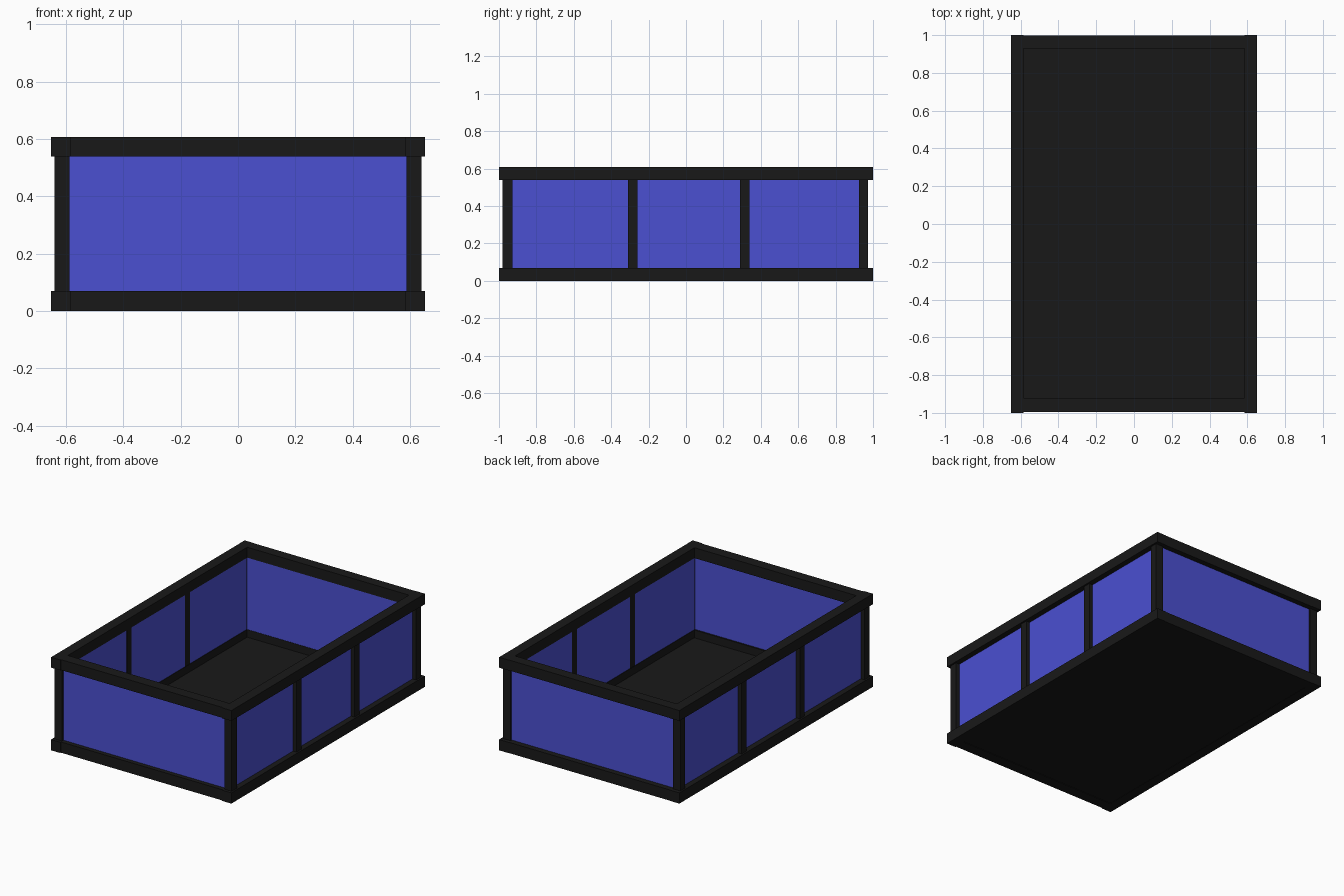
import bpy

if "Cube" in bpy.data.objects:
    bpy.data.objects.remove(bpy.data.objects["Cube"])


def material(name, color):
    m = bpy.data.materials.new(name)
    m.diffuse_color = (*color, 1.0)
    m.use_nodes = True
    m.node_tree.nodes["Principled BSDF"].inputs["Base Color"].default_value = m.diffuse_color
    return m


black = material("charcoal frame", (0.0095, 0.0095, 0.0095))
blue = material("blue panel", (0.07, 0.08, 0.64))


def box(name, x, y, z, mat):
    """Box spanning the given (min, max) ranges."""
    bpy.ops.mesh.primitive_cube_add(size=1)
    ob = bpy.context.object
    ob.name = name
    ob.location = [(a + b) / 2 for a, b in (x, y, z)]
    ob.scale = [b - a for a, b in (x, y, z)]
    bpy.ops.object.transform_apply(location=True, rotation=False, scale=True)
    ob.data.materials.append(mat)
    return ob


def side(s, a, b):
    """Range a..b mirrored to side s."""
    return tuple(sorted((s * a, s * b)))


LOW, HIGH, MID = (0.0, 0.07), (0.54, 0.608), (0.07, 0.54)
posts = [(-0.98, -0.927), (-0.31, -0.26), (0.29, 0.34), (0.925, 0.974)]

# Floor
box("floor", (-0.585, 0.585), (-0.92, 0.93), (0.002, 0.02), black)

for s, label in ((-1, "left"), (1, "right")):
    # Long rails
    for z, level in ((LOW, "bottom"), (HIGH, "top")):
        box(f"{label}_{level}_rail", side(s, 0.585, 0.652), (-1, 1), z, black)
    # Upright posts
    for i, y in enumerate(posts):
        box(f"{label}_post_{i + 1}", side(s, 0.587, 0.641), y, MID, black)
    # Side panels between the posts
    for i in range(3):
        box(f"{label}_panel_{i + 1}", side(s, 0.588, 0.615),
            (posts[i][1], posts[i + 1][0]), MID, blue)

# End rails and end panels
for label, rail_y, panel_y in (("front", (-0.994, -0.922), (-0.965, -0.932)),
                               ("back", (0.93, 0.998), (0.932, 0.962))):
    for z, level in ((LOW, "bottom"), (HIGH, "top")):
        box(f"{label}_{level}_rail", (-0.585, 0.585), rail_y, z, black)
    box(f"{label}_panel", (-0.587, 0.587), panel_y, MID, blue)
